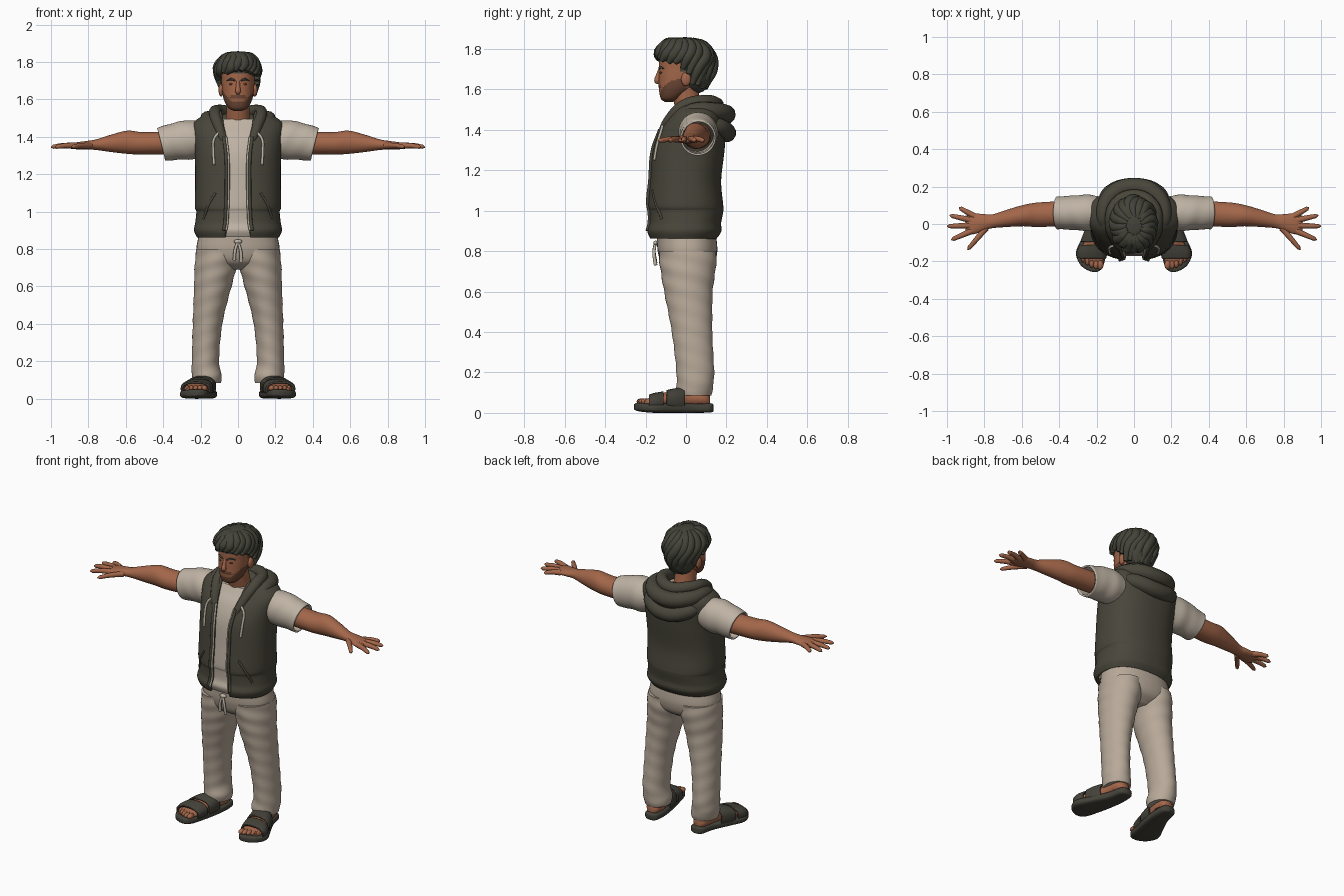
import bpy, bmesh, random
from math import sin, cos, pi, asin, sqrt, radians
from mathutils import Vector

random.seed(4)
if "Cube" in bpy.data.objects:
    bpy.data.objects.remove(bpy.data.objects["Cube"])


def material(name, red, green, blue):
    mat = bpy.data.materials.new(name)
    mat.use_nodes = True
    mat.diffuse_color = (red, green, blue, 1)
    shader = mat.node_tree.nodes["Principled BSDF"]
    shader.inputs["Base Color"].default_value = (red, green, blue, 1)
    shader.inputs["Roughness"].default_value = 0.8
    return mat


olive = material("olive fabric", .066, .062, .043)
hair = material("dark hair", .056, .056, .041)
beige = material("beige trousers", .48, .40, .32)
cream = material("cream shirt", .52, .45, .37)
cord = material("pale cord", .50, .45, .37)
skin = material("tan skin", .37, .135, .068)
beard = material("brown beard", .15, .062, .034)
rubber = material("sandal rubber", .058, .055, .042)


def finish(name, mesh, *mats):
    mesh.materials.clear()
    for mat in mats:
        mesh.materials.append(mat)
    mesh.shade_smooth()
    mesh.set_sharp_from_angle(angle=radians(55))
    obj = bpy.data.objects.new(name, mesh)
    bpy.context.scene.collection.objects.link(obj)
    return obj


def smooth_rows(rows, steps):
    """Catmull-Rom interpolation between cross-sections."""
    result = []
    for i in range(len(rows) - 1):
        before, start, end, after = (rows[max(i - 1, 0)], rows[i], rows[i + 1],
                                     rows[min(i + 2, len(rows) - 1)])
        for k in range(steps):
            u = k / steps
            result.append([b + .5 * u * (c - a + u * (2*a - 5*b + 4*c - d + u * (3*(b - c) + d - a)))
                           for a, b, c, d in zip(before, start, end, after)])
    return result + [list(rows[-1])]


def loft(name, mats, rows, axis="z", side=1, power=1, sides=40, steps=6,
         cap=True, shell=0, ripple=0, slant=0):
    """Skin over elliptical sections: position, two centres, two radii, optional front gap."""
    bm = bmesh.new()
    rings = []
    gapped = len(rows[0]) > 5
    for row in smooth_rows(rows, steps):
        pos, c1, c2, r1, r2 = row[:5]
        start = asin((row[5] / r1) ** (1 / power)) if gapped else 0
        ring = []
        for k in range(sides):
            t = start + (2 * pi - 2 * start) * k / (sides - 1 if gapped else sides)
            s, c = sin(t), -cos(t)
            swell = 1 + ripple * sin(70 * pos + 2 * t)
            a = c1 + r1 * swell * abs(s) ** power * (1 if s > 0 else -1)
            b = c2 + r2 * swell * abs(c) ** power * (1 if c > 0 else -1)
            p = pos + slant * (b - c2)
            x, y, z = {"x": (p, a, b), "y": (a, p, b), "z": (a, b, p)}[axis]
            ring.append(bm.verts.new((x * side, y, z)))
        rings.append(ring)
    for low, high in zip(rings, rings[1:]):
        for k in range(sides - 1 if gapped else sides):
            n = (k + 1) % sides
            bm.faces.new((low[k], low[n], high[n], high[k]))
    if cap and not gapped:
        bm.faces.new(rings[0])
        bm.faces.new(rings[-1])
    bmesh.ops.recalc_face_normals(bm, faces=bm.faces)
    mesh = bpy.data.meshes.new(name)
    bm.to_mesh(mesh)
    bm.free()
    obj = finish(name, mesh, *mats)
    if shell:
        solid = obj.modifiers.new("thickness", "SOLIDIFY")
        solid.thickness, solid.offset = shell, 0
    return obj


def tube(name, mat, points, side=1):
    """Round tube through points of x, y, z, radius."""
    curve = bpy.data.curves.new(name, "CURVE")
    curve.dimensions = "3D"
    curve.bevel_depth, curve.bevel_resolution = 1, 4
    curve.resolution_u, curve.use_fill_caps = 8, True
    spline = curve.splines.new("BEZIER")
    spline.bezier_points.add(len(points) - 1)
    for bp, (x, y, z, r) in zip(spline.bezier_points, points):
        bp.co, bp.radius = (x * side, y, z), r
        bp.handle_left_type = bp.handle_right_type = "AUTO"
    temp = bpy.data.objects.new(name + " path", curve)
    bpy.context.scene.collection.objects.link(temp)
    graph = bpy.context.evaluated_depsgraph_get()
    mesh = bpy.data.meshes.new_from_object(temp.evaluated_get(graph))
    bpy.data.objects.remove(temp)
    return finish(name, mesh, mat)


def arch(name, mat, half):
    tube(name, mat, half + [(-x, y, z, r) for x, y, z, r in half[-2::-1]])


def ball(name, mat, centre, radii):
    bm = bmesh.new()
    bmesh.ops.create_uvsphere(bm, u_segments=24, v_segments=16, radius=1)
    for v in bm.verts:
        v.co = Vector(centre) + Vector(a * b for a, b in zip(v.co, radii))
    mesh = bpy.data.meshes.new(name)
    bm.to_mesh(mesh)
    bm.free()
    return finish(name, mesh, mat)


# Torso: open vest over a shirt
BOXY = .85
vest = [(.865, 0, -.015, .213, .16, .065), (.9, 0, -.01, .228, .178, .062),
        (.94, 0, -.005, .222, .172, .055), (1, 0, 0, .216, .178, .052),
        (1.03, 0, -.003, .224, .18, .05), (1.15, 0, -.003, .222, .17, .048),
        (1.3, 0, .012, .224, .172, .05), (1.4, 0, .032, .234, .157, .062),
        (1.46, 0, .047, .238, .13, .075), (1.495, 0, .052, .205, .112, .08),
        (1.52, 0, .05, .15, .1, .085), (1.535, 0, .05, .115, .09, .09)]
loft("vest", [olive], vest, power=BOXY, sides=64, shell=.014)
loft("shirt", [cream], [(z, x, y, a - .016, b - .016) for z, x, y, a, b, gap in vest[:-2]],
     power=BOXY, sides=64)


def front_y(x, z):
    for low, high in zip(vest, vest[1:]):
        if z <= high[0]:
            u = (z - low[0]) / (high[0] - low[0])
            _, _, y, a, b, _ = [p + (q - p) * u for p, q in zip(low, high)]
            return y - b * sqrt(1 - (x / a) ** (2 / BOXY)) ** BOXY


for side, label in ((1, "left"), (-1, "right")):
    # Vest trim: zip edge, pocket welt and hood cord
    edge = [(row[5] + .002, front_y(row[5], row[0]) - .006, row[0], .006) for row in vest[1:8]]
    tube(label + "_zip_edge", cord, edge, side)
    tube(label + "_zip_placket", olive, [(x + .012, y - .001, z, .009) for x, y, z, r in edge], side)
    tube(label + "_pocket_welt", olive, [(x, front_y(x, z) - .006, z, .007) for x, z in
                                         ((.12, 1.1), (.155, 1.04), (.185, .96))], side)
    tube(label + "_hood_cord", cord, [(x, front_y(x, z) - .014, z, .007) for x, z in
                                      ((.105, 1.42), (.128, 1.39), (.132, 1.32), (.128, 1.25))], side)

    # Sleeve and arm
    loft(label + "_sleeve", [cream], [(.17, .06, 1.395, .08, .08), (.25, .06, 1.385, .092, .098),
         (.33, .06, 1.375, .086, .092), (.41, .06, 1.36, .083, .083)],
         "x", side, cap=False, shell=.01, ripple=.012, slant=.25)
    loft(label + "_arm", [skin], [(.3, .06, 1.37, .065, .062), (.5, .05, 1.365, .066, .06),
         (.59, .045, 1.371, .057, .062), (.68, .03, 1.365, .046, .046),
         (.76, .014, 1.358, .037, .028), (.81, .008, 1.355, .046, .023),
         (.86, 0, 1.352, .055, .019), (.9, 0, 1.35, .044, .01)], "x", side)

    # Fingers from little finger to thumb
    for finger, base_x, base_y, tip_x, tip_y in (
            ("little", .85, .04, .935, .088), ("ring", .87, .02, .985, .046),
            ("middle", .875, -.008, 1, -.012), ("index", .865, -.036, .977, -.085),
            ("thumb", .79, -.02, .89, -.138)):
        mid_x, mid_y = (base_x + tip_x) / 2, (base_y + tip_y) / 2
        near_x, near_y = tip_x - (tip_x - base_x) * .1, tip_y - (tip_y - base_y) * .1
        tube(f"{label}_{finger}_finger", skin, [(base_x, base_y, 1.352, .017),
             (mid_x, mid_y, 1.353, .014), (near_x, near_y, 1.347, .011), (tip_x, tip_y, 1.345, .003)], side)

    # Trouser leg
    loft(label + "_trouser_leg", [beige], [(.085, .165, .042, .074, .083), (.12, .166, .042, .08, .09),
         (.2, .174, .046, .073, .093), (.4, .163, .03, .079, .1), (.6, .135, .012, .1, .12),
         (.72, .117, .01, .114, .138), (.8, .11, .008, .112, .144)],
         side=side, steps=10, ripple=.015)

    # Foot and sandal
    loft(label + "_ankle", [skin], [(.05, .165, .06, .045, .05), (.16, .168, .05, .045, .05)], side=side)
    loft(label + "_foot", [skin], [(.118, .163, .06, .025, .025), (.09, .165, .07, .045, .04),
         (0, .175, .072, .05, .045), (-.08, .2, .068, .06, .04), (-.16, .222, .055, .066, .026),
         (-.205, .222, .05, .055, .016)], "y", side)
    for toe in range(5):
        ball(f"{label}_toe_{toe + 1}", skin, (side * (.18 + toe * .023), -.218 + toe * toe * .0025, .056),
             (.017 - toe * .0015, .026, .016))
    loft(label + "_sandal_sole", [rubber], [(.137, .16, .025, .015, .016), (.118, .161, .025, .043, .023),
         (.04, .168, .024, .055, .024), (-.06, .198, .024, .072, .024), (-.15, .228, .024, .082, .024),
         (-.215, .225, .027, .064, .022), (-.245, .215, .03, .037, .019), (-.257, .21, .03, .01, .012)],
         "y", side, power=.6)
    loft(label + "_rear_strap", [rubber], [(-.01, .183, .063, .061, .055), (-.05, .195, .062, .07, .055),
         (-.095, .208, .06, .074, .048)], "y", side, power=.8, cap=False, shell=.01)
    loft(label + "_front_strap", [rubber], [(-.112, .212, .056, .075, .045), (-.15, .223, .054, .078, .041),
         (-.182, .227, .05, .073, .036)], "y", side, power=.8, cap=False, shell=.01)

    # Ear, eye and brow
    ball(label + "_ear", skin, (side * .09, 0, 1.65), (.014, .024, .034))
    ball(label + "_eye", beard, (side * .035, -.122, 1.682), (.014, .008, .006))
    tube(label + "_brow", hair, [(.014, -.133, 1.7, .004), (.035, -.128, 1.708, .006),
                                 (.06, -.108, 1.702, .003)], side)

# Trouser seat and drawstring
loft("trouser_seat", [beige], [(.69, 0, .012, .09, .07), (.73, 0, .01, .19, .125),
     (.79, 0, .008, .221, .146), (.85, 0, .004, .215, .148), (.885, 0, 0, .205, .145)], power=.9)
ball("drawstring_knot", cord, (0, -.15, .84), (.022, .012, .012))
tube("drawstring_long", cord, [(0, -.152, .84, .007), (.014, -.158, .79, .008), (.018, -.15, .73, .009)])
tube("drawstring_short", cord, [(0, -.152, .84, .007), (-.014, -.158, .8, .008), (-.02, -.15, .74, .009)])

# Hood folded behind the neck
arch("hood_collar", olive, [(.062, -.145, 1.33, .01), (.098, -.088, 1.44, .027), (.122, 0, 1.52, .034),
                            (.1, .1, 1.538, .034), (0, .15, 1.525, .036)])
arch("hood_middle_fold", olive, [(.13, -.06, 1.45, .012), (.165, .03, 1.495, .036),
                                 (.125, .15, 1.49, .045), (0, .198, 1.475, .048)])
arch("hood_outer_fold", olive, [(.185, .06, 1.455, .02), (.13, .16, 1.415, .045), (0, .2, 1.385, .048)])
ball("hood_bag", olive, (0, .12, 1.455), (.15, .105, .08))

# Neck and head
loft("neck", [skin], [(1.42, 0, .025, .085, .07), (1.48, 0, .02, .068, .066),
                      (1.54, 0, .005, .062, .066), (1.62, 0, -.01, .062, .068)])
head = loft("head", [skin, beard, hair], [(1.538, 0, -.085, .02, .02), (1.555, 0, -.075, .052, .05),
            (1.6, 0, -.05, .076, .084), (1.65, 0, -.035, .085, .1), (1.7, 0, -.03, .088, .104),
            (1.75, 0, -.025, .09, .107), (1.8, 0, -.02, .08, .09), (1.84, 0, -.02, .045, .05)],
            power=.95, sides=64, steps=8)
for face in head.data.polygons:
    x, y, z = face.center
    jaw = z < 1.588 + max(0, abs(x) - .035) * 1.2 and y < 0
    moustache = 1.606 < z < 1.622 and abs(x) < .042 and y < -.08
    scalp = z > 1.74 or (y > -.03 and z > 1.69) or (y > .025 and z > 1.58)
    face.material_index = 2 if scalp else 1 if jaw or moustache else 0
tube("nose", skin, [(0, -.128, 1.698, .009), (0, -.138, 1.665, .012), (0, -.142, 1.642, .015),
                    (0, -.132, 1.63, .008)])

# Wavy hair: locks swept from the crown, shorter at the front
ball("hair_back", hair, (0, .05, 1.69), (.098, .085, .11))
ball("hair_crown", hair, (0, -.005, 1.79), (.1, .125, .068))
LOCKS = 20
for i in range(LOCKS):
    angle = 2 * pi * i / LOCKS
    reach = 80 + 50 * ((1 - cos(angle)) / 2) ** 1.3 + random.uniform(-4, 4)
    path = []
    for k, thick in enumerate((.018, .03, .032, .028, .012)):
        phi = radians(18 + (reach - 18) * k / 4)
        turn = angle + .35 * sin(phi * 2) + random.uniform(-.06, .06)
        drop = cos(phi) * (1 if phi < pi / 2 else 1.8)
        bulge = random.uniform(.95, 1.03)
        path.append((.107 * bulge * sin(phi) * sin(turn),
                     -.01 - .138 * bulge * sin(phi) * cos(turn),
                     1.73 + .115 * drop, thick))
    tube(f"hair_lock_{i + 1}", hair, path)
